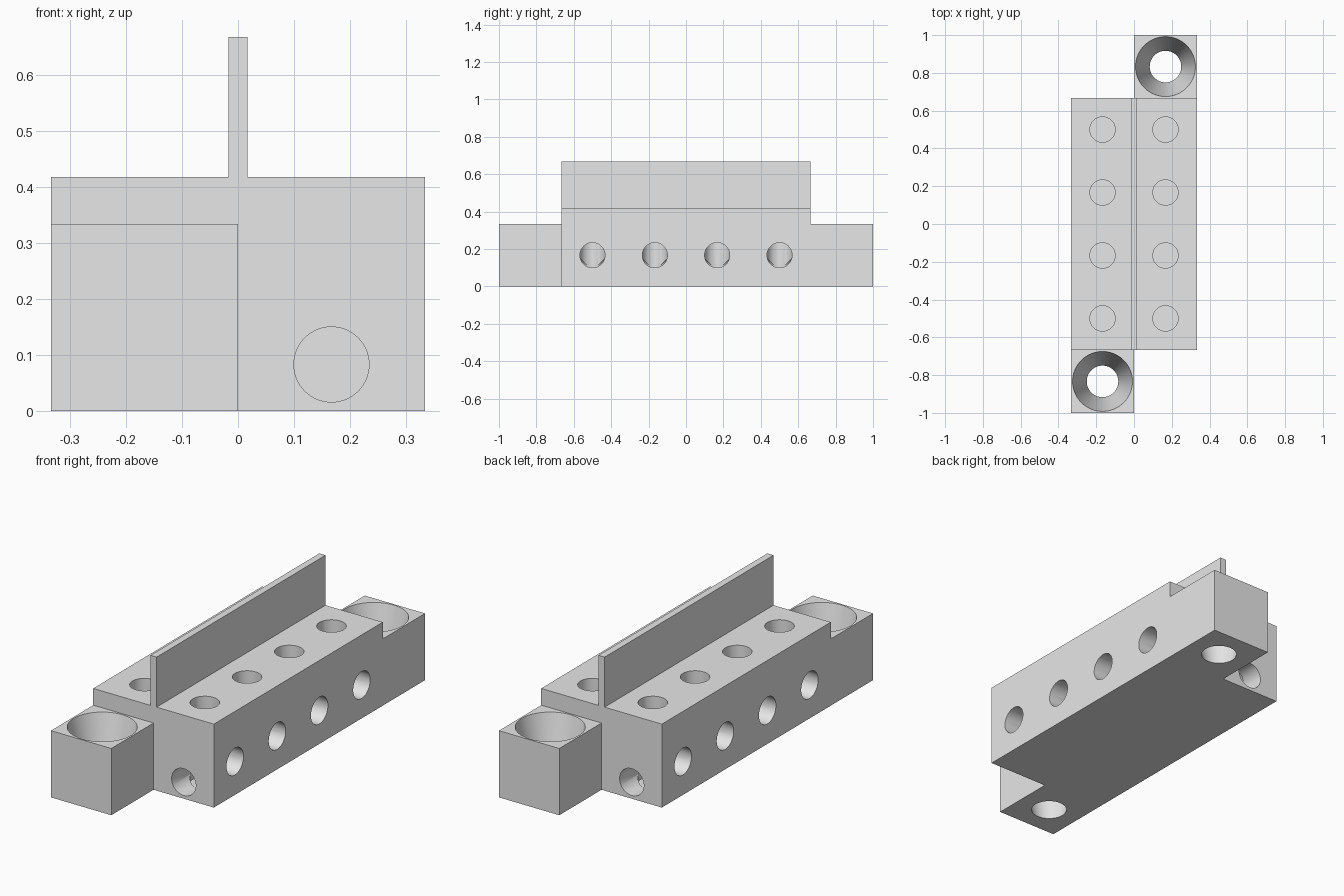
import bpy, bmesh
from mathutils import Vector

cube = bpy.data.objects.get("Cube")
if cube:
    bpy.data.objects.remove(cube, do_unlink=True)

grey = bpy.data.materials.new("light_grey")
grey.use_nodes = True
grey.diffuse_color = (0.8, 0.8, 0.8, 1)
grey.node_tree.nodes["Principled BSDF"].inputs["Base Color"].default_value = (0.8, 0.8, 0.8, 1)

THIRD = 1 / 3      # half width of the body, width of an ear, spacing of the holes
SIXTH = 1 / 6      # hole offset from the centre line
HALF_LENGTH = 2 / 3
BORE = 0.067       # radius of all wire and screw bores


def link(name, bm):
    bmesh.ops.recalc_face_normals(bm, faces=bm.faces)
    mesh = bpy.data.meshes.new(name)
    bm.to_mesh(mesh)
    bm.free()
    mesh.materials.append(grey)
    obj = bpy.data.objects.new(name, mesh)
    bpy.context.collection.objects.link(obj)
    return obj


def prism(name, profile, y0, y1):
    """Extrude an x-z profile along y."""
    bm = bmesh.new()
    face = bm.faces.new([bm.verts.new((x, y0, z)) for x, z in profile])
    out = bmesh.ops.extrude_face_region(bm, geom=[face])
    verts = [g for g in out["geom"] if isinstance(g, bmesh.types.BMVert)]
    bmesh.ops.translate(bm, verts=verts, vec=(0, y1 - y0, 0))
    return link(name, bm)


def drill(target, start, end, r1=BORE, r2=BORE):
    """Cut a round bore or cone from start to end."""
    start, end = Vector(start), Vector(end)
    axis = end - start
    bm = bmesh.new()
    bmesh.ops.create_cone(bm, cap_ends=True, segments=64, radius1=r1, radius2=r2,
                          depth=axis.length)
    cutter = link("cutter", bm)
    cutter.hide_render = True
    cutter.rotation_mode = "QUATERNION"
    cutter.rotation_quaternion = axis.to_track_quat("Z", "Y")
    cutter.location = (start + end) / 2
    mod = target.modifiers.new("bore", "BOOLEAN")
    mod.operation = "DIFFERENCE"
    mod.solver = "EXACT"
    mod.object = cutter
    bpy.context.view_layer.objects.active = target
    bpy.ops.object.modifier_apply(modifier=mod.name)
    bpy.data.objects.remove(cutter, do_unlink=True)


def finish(obj):
    bpy.ops.object.select_all(action="DESELECT")
    obj.select_set(True)
    bpy.context.view_layer.objects.active = obj
    bpy.ops.object.shade_smooth_by_angle()


# Body with the thin upright divider along its middle
deck, top, fin = 0.417, 0.667, 0.017
half = [(THIRD, 0), (THIRD, deck), (fin, deck), (fin, top)]
body = prism("body", half + [(-x, z) for x, z in reversed(half)], -HALF_LENGTH, HALF_LENGTH)

# Each side is the other turned half a revolution
for s in (1, -1):
    x = s * SIXTH
    # Long bore from the end face, linking the row of holes
    drill(body, (x, -s * 0.75, 0.083), (x, s * 0.59, 0.083))
    for i in range(4):
        y = s * (i * THIRD - 0.5)
        drill(body, (x, y, 0.5), (x, y, 0.015))            # screw hole
        drill(body, (s * 0.4, y, SIXTH), (x, y, SIXTH))    # wire hole
finish(body)

# Mounting ears on opposite corners, each with a tapered fixing hole
for name, s in (("front_ear", -1), ("back_ear", 1)):
    ear = prism(name, [(0, 0), (s * THIRD, 0), (s * THIRD, THIRD), (0, THIRD)],
                s * HALF_LENGTH, s)
    x, y = s * SIXTH, s * 5 / 6
    drill(ear, (x, y, -0.02), (x, y, THIRD + 0.02), 0.079, 0.163)
    finish(ear)
